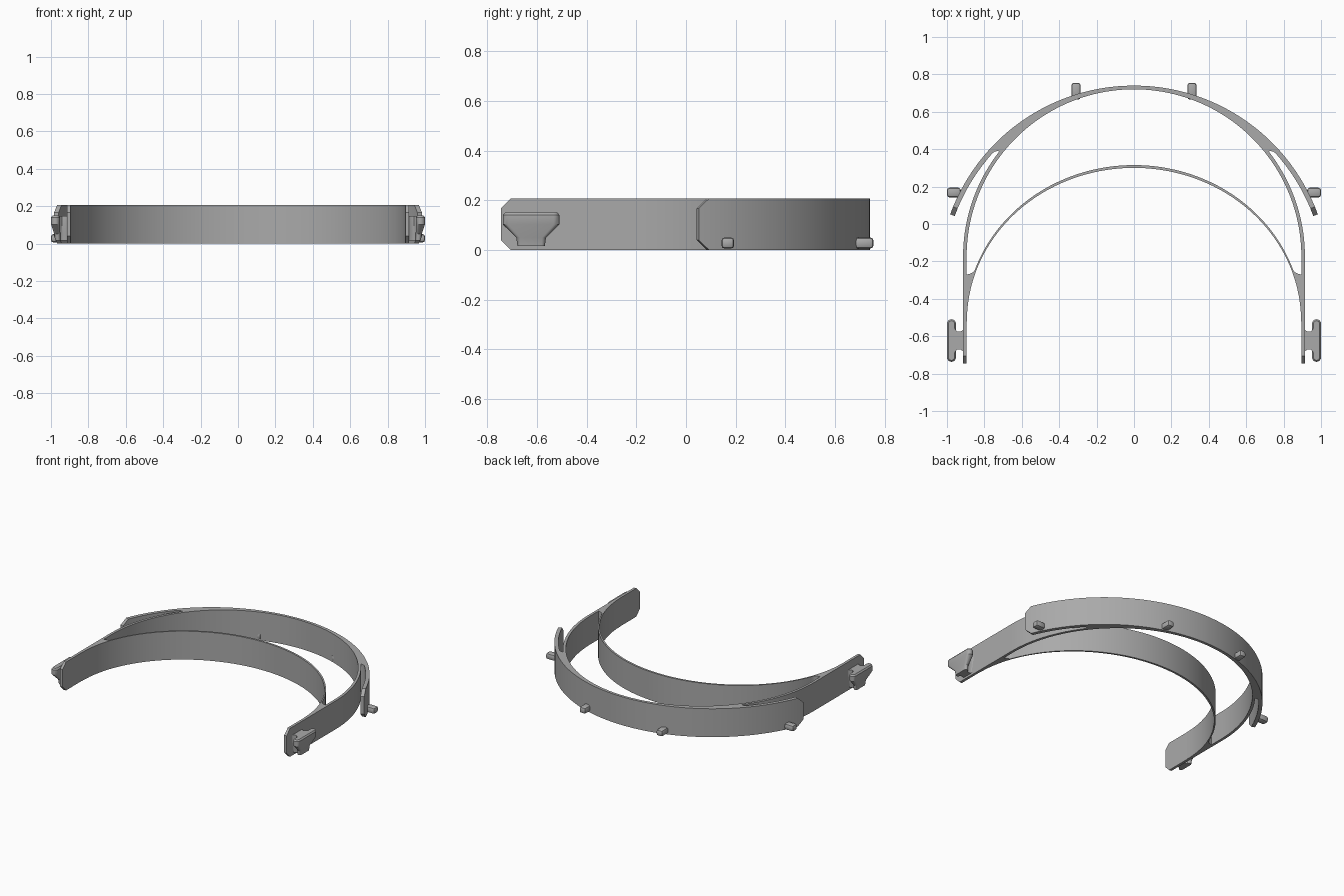
import bpy, bmesh
from math import sin, cos, radians, sqrt
from mathutils import Vector

cube = bpy.data.objects.get("Cube")
if cube:
    bpy.data.objects.remove(cube, do_unlink=True)

HEIGHT = 0.207
CHAMFER = 0.04
grey = bpy.data.materials.new("plain grey")
grey.use_nodes = True
grey.diffuse_color = (0.4, 0.4, 0.4, 1)
grey.node_tree.nodes["Principled BSDF"].inputs["Base Color"].default_value = (0.4, 0.4, 0.4, 1)


def make(name, bm):
    bmesh.ops.recalc_face_normals(bm, faces=bm.faces)
    mesh = bpy.data.meshes.new(name)
    bm.to_mesh(mesh)
    bm.free()
    mesh.materials.append(grey)
    obj = bpy.data.objects.new(name, mesh)
    bpy.context.collection.objects.link(obj)
    return obj


def loft(name, rings):
    """Skin closed rings of equal length and cap both ends."""
    bm = bmesh.new()
    loops = [[bm.verts.new(p) for p in ring] for ring in rings]
    n = len(loops[0])
    for a, b in zip(loops, loops[1:]):
        for i in range(n):
            j = (i + 1) % n
            bm.faces.new((a[i], a[j], b[j], b[i]))
    bm.faces.new(loops[0])
    bm.faces.new(loops[-1])
    return make(name, bm)


def ribbon(name, half, chamfered):
    """Upright band from (outer, inner) plan points, end to middle, mirrored in x."""
    flip = lambda p: Vector((-p[0], p[1]))
    stations = half + [(flip(o), flip(i)) for o, i in reversed(half[:-1])]
    rings = []
    for k, (o, i) in enumerate(stations):
        c = CHAMFER if chamfered and k in (0, len(stations) - 1) else 0
        lo, hi = c, HEIGHT - c
        rings.append([(*o, lo), (*o, hi), (*i, hi), (*i, lo)])
    return loft(name, rings)


def polar(centre_y, r, deg):
    return Vector((r * sin(radians(deg)), centre_y + r * cos(radians(deg))))


def blend(u):
    """Quarter-round easing for the closed end of a slot."""
    u = min(max(u, 0), 1)
    return sqrt(1 - (1 - u) ** 2)


# Main band: straight arms and a round back
MAIN_Y, R_OUT, R_IN = -0.175, 0.914, 0.895
main = [(Vector((R_OUT, y)), Vector((R_IN, y))) for y in (-0.745, -0.705)]
main += [(polar(MAIN_Y, R_OUT, a), polar(MAIN_Y, R_IN, a)) for a in range(90, -1, -2)]
band = ribbon("main_band", main, True)

# Outer band: wider arc with free tails, merging into the main band past the slot
ARC_Y, ARC_R, SLOT = -0.306, 1.046, 46.2
angles = [70, 67.6, 65, 62, 59, 56, 53, 50, 48.5]
angles += [SLOT + d for d in (1.6, 1, 0.5, 0.2, 0.05, 0)] + list(range(45, -1, -2)) + [0]
outer = []
for a in angles:
    o = polar(ARC_Y, ARC_R, a)
    thin = polar(ARC_Y, ARC_R - 0.026, a)
    centre = Vector((0, MAIN_Y))
    solid = centre + (o - centre).normalized() * 0.905
    outer.append((o, solid.lerp(thin, blend((a - SLOT) / 1.6))))
tails = ribbon("outer_band", outer, True)

# Forehead band: shallow arc springing from the inside of the arms
FORE_Y, CROTCH = -0.52, 17.4
angles = [0, 3, 6, 9, 12, 15] + [CROTCH + d for d in (0, 0.05, 0.2, 0.5, 1, 1.6)]
angles += list(range(20, 91, 2))
fore = []
for a in angles:
    c, s = cos(radians(a)), sin(radians(a))
    thin = Vector((0.901 * c, FORE_Y + 0.835 * s))
    solid = Vector((0.905, thin.y))
    inner = Vector((0.8935 * c, FORE_Y + 0.82 * s))
    fore.append((solid.lerp(thin, blend((a - CROTCH) / 1.6)), inner))
forehead = ribbon("forehead_band", fore, False)

# Fuse the three bands into one frame
for part in (tails, forehead):
    mod = band.modifiers.new("fuse", "BOOLEAN")
    mod.operation, mod.solver, mod.object = "UNION", "EXACT", part
bpy.context.view_layer.update()
fused = bpy.data.meshes.new_from_object(band.evaluated_get(bpy.context.evaluated_depsgraph_get()))
band.modifiers.clear()
band.data = fused
band.name = "headband_frame"
for part in (tails, forehead):
    bpy.data.objects.remove(part, do_unlink=True)
objects = [band]


def peg(name, centre, size):
    bm = bmesh.new()
    bmesh.ops.create_cube(bm, size=1)
    bmesh.ops.scale(bm, vec=size, verts=bm.verts)
    bmesh.ops.translate(bm, vec=centre, verts=bm.verts)
    bmesh.ops.bevel(bm, geom=bm.edges[:], offset=0.014, segments=2, profile=0.5, affect="EDGES")
    return make(name, bm)


def clip_ring(side, z, x0, x1, half):
    """Round-ended bar outline in plan."""
    r = (x1 - x0) / 2
    ring = []
    for end in (1, -1):
        for k in range(9):
            a = radians(180 * k / 8)
            ring.append((side * ((x0 + x1) / 2 + end * r * cos(a)),
                         -0.623 + end * (half - r + r * sin(a)), z))
    return ring


for side, word in ((1, "left"), (-1, "right")):
    # Pegs along the lower edge of the outer band
    objects.append(peg(word + "_back_peg", (side * 0.31, 0.71, 0.028), (0.05, 0.09, 0.045)))
    objects.append(peg(word + "_side_peg", (side * 0.963, 0.168, 0.028), (0.074, 0.052, 0.045)))

    # Strap clip: bar tapering downward, joined to the arm by a flared web
    levels = [(0.015, 0.95, 0.978, 0.055), (0.05, 0.95, 0.982, 0.06),
              (0.103, 0.952, 1.0, 0.114), (0.14, 0.952, 1.0, 0.114),
              (0.15, 0.96, 0.992, 0.106)]
    objects.append(loft(word + "_clip_bar", [clip_ring(side, *lv) for lv in levels]))
    profile = [(0.908, 0.07), (0.916, 0.055), (0.93, 0.047),
               (0.942, 0.047), (0.954, 0.056), (0.962, 0.07)]
    web = profile + [(x, -h) for x, h in reversed(profile)]
    objects.append(loft(word + "_clip_web", [
        [(side * x, -0.623 + h * s, z) for x, h in web]
        for z, s in ((0.015, 0.72), (0.05, 0.8), (0.1, 1), (0.148, 1))]))

# Smooth curved walls, keep the edges crisp
bpy.ops.object.select_all(action="DESELECT")
for obj in objects:
    obj.select_set(True)
bpy.context.view_layer.objects.active = band
bpy.ops.object.shade_smooth_by_angle(angle=radians(30))
